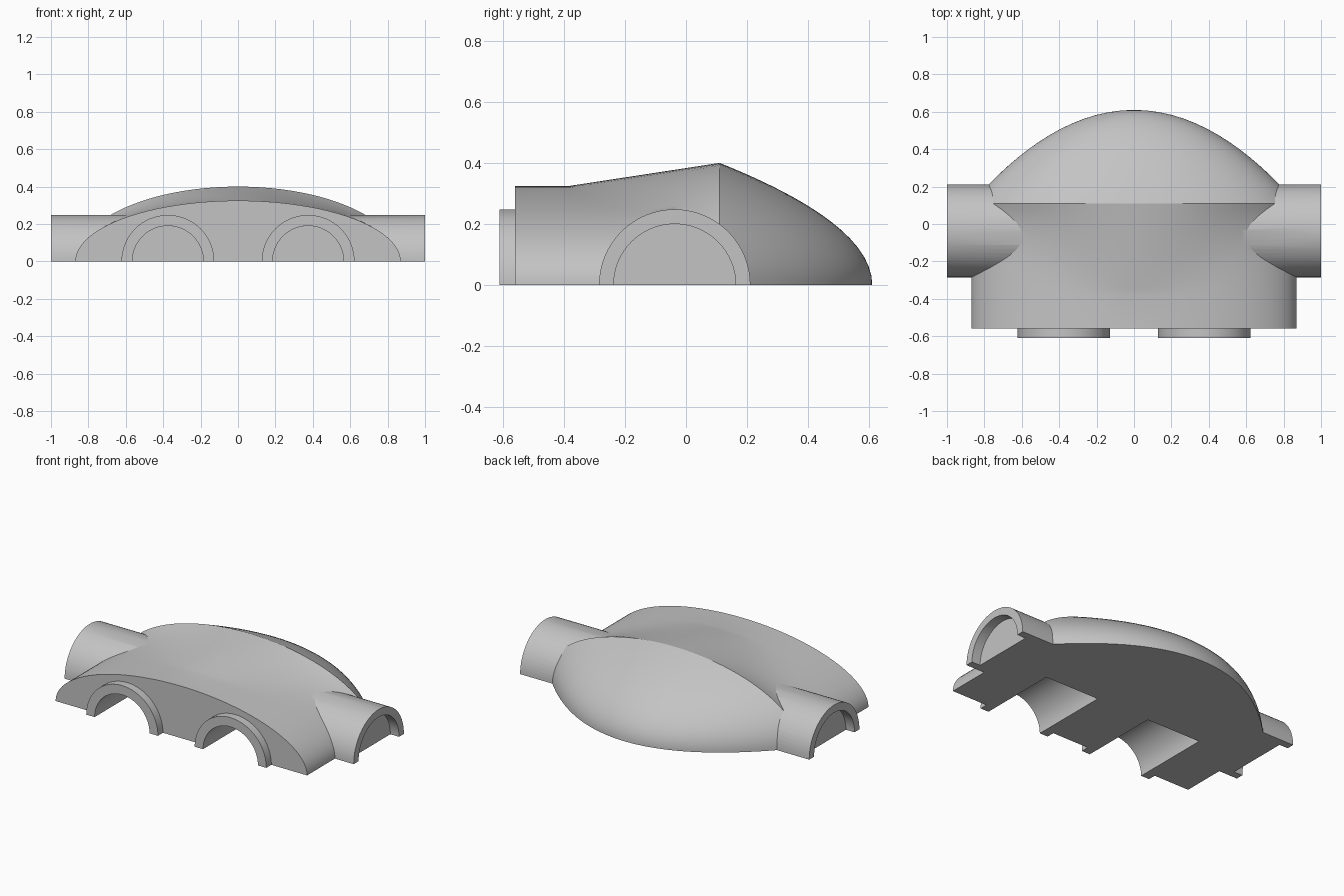
import bpy, bmesh, math
from mathutils import Matrix

old = bpy.data.objects.get("Cube")
if old:
    bpy.data.objects.remove(old, do_unlink=True)

grey = bpy.data.materials.new("plain_grey")
grey.use_nodes = True
colour = (0.55, 0.55, 0.55, 1)
grey.diffuse_color = colour
grey.node_tree.nodes["Principled BSDF"].inputs["Base Color"].default_value = colour

HALF_WIDTH, FRONT_HEIGHT, CREST_HEIGHT = 0.87, 0.325, 0.40
FRONT, SLOPE, CREST, BACK = -0.56, -0.38, 0.11, 0.61
SIDES = 96


def finish(name, bm):
    bmesh.ops.recalc_face_normals(bm, faces=bm.faces)
    mesh = bpy.data.meshes.new(name)
    bm.to_mesh(mesh)
    bm.free()
    obj = bpy.data.objects.new(name, mesh)
    bpy.context.collection.objects.link(obj)
    mesh.materials.append(grey)
    return obj


def cylinder(name, radius, start, end, axis, offset):
    """Cylinder lying on the ground plane along x or y."""
    bm = bmesh.new()
    bmesh.ops.create_cone(bm, cap_ends=True, segments=64, radius1=radius,
                          radius2=radius, depth=end - start)
    mid = (start + end) / 2
    if axis == "x":
        place = Matrix.Translation((mid, offset, 0)) @ Matrix.Rotation(math.pi / 2, 4, "Y")
    else:
        place = Matrix.Translation((offset, mid, 0)) @ Matrix.Rotation(math.pi / 2, 4, "X")
    bm.transform(place)
    return finish(name, bm)


def combine(target, tool, operation):
    mod = target.modifiers.new(operation, "BOOLEAN")
    mod.operation, mod.solver, mod.object = operation, "EXACT", tool
    bpy.context.view_layer.objects.active = target
    bpy.ops.object.modifier_apply(modifier=mod.name)
    bpy.data.objects.remove(tool, do_unlink=True)


# Shell: elliptical sections rising to a crest, then closing as a paraboloid
def section(bm, y, rise, scale):
    ring = []
    for i in range(SIDES):
        a = math.tau * i / SIDES
        blend = rise ** (1 + 6 * math.cos(a) ** 2) if rise > 0 else 0
        height = FRONT_HEIGHT + (CREST_HEIGHT - FRONT_HEIGHT) * blend
        ring.append(bm.verts.new((HALF_WIDTH * scale * math.cos(a), y,
                                  height * scale * math.sin(a))))
    return ring


bm = bmesh.new()
rings = [section(bm, FRONT, 0, 1)]
STEPS = 14
for i in range(STEPS + 1):
    t = i / STEPS
    rings.append(section(bm, SLOPE + (CREST - SLOPE) * t, t, 1))
for i in range(1, 20):
    s = math.cos(math.pi / 2 * i / 20)
    rings.append(section(bm, CREST + (BACK - CREST) * (1 - s * s), 1, s))
for a, b in zip(rings, rings[1:]):
    for i in range(SIDES):
        j = (i + 1) % SIDES
        bm.faces.new((a[i], a[j], b[j], b[i]))
bm.faces.new(rings[0])
tip = bm.verts.new((0, BACK, 0))
for i in range(SIDES):
    bm.faces.new((rings[-1][i], rings[-1][(i + 1) % SIDES], tip))
body = finish("manifold_body", bm)

# Side pipe and the two front ports
PIPE_Y, PORT_X = -0.037, 0.375
combine(body, cylinder("side_pipe", 0.248, -1, 1, "x", PIPE_Y), "UNION")
for side in (-1, 1):
    combine(body, cylinder("front_port", 0.248, -0.61, -0.3, "y", side * PORT_X), "UNION")

# Bores: deep at the front, shallow at the sides
for side in (-1, 1):
    combine(body, cylinder("port_bore", 0.19, -0.7, -0.1, "y", side * PORT_X), "DIFFERENCE")
    ends = sorted((side * 0.94, side * 1.1))
    combine(body, cylinder("pipe_bore", 0.2, ends[0], ends[1], "x", PIPE_Y), "DIFFERENCE")

# Flat underside
bm = bmesh.new()
bmesh.ops.create_cube(bm, size=3, matrix=Matrix.Translation((0, 0, -1.5)))
combine(body, finish("ground_cut", bm), "DIFFERENCE")

body.data.materials.clear()
body.data.materials.append(grey)
for face in body.data.polygons:
    face.material_index = 0
bpy.ops.object.select_all(action="DESELECT")
body.select_set(True)
bpy.context.view_layer.objects.active = body
bpy.ops.object.shade_smooth_by_angle(angle=math.radians(24))
